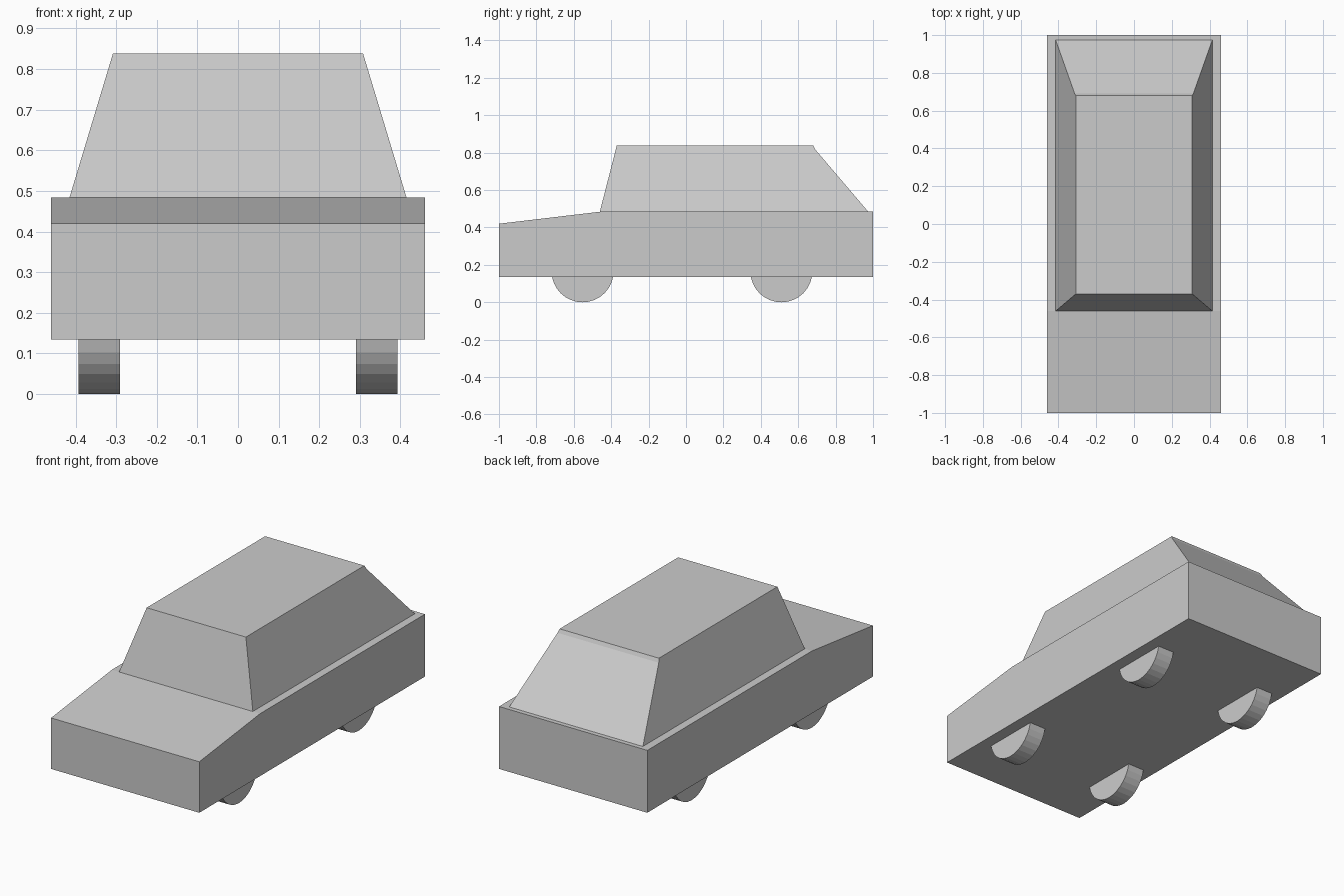
import bpy, bmesh, math
from mathutils import Matrix

if "Cube" in bpy.data.objects:
    bpy.data.objects.remove(bpy.data.objects["Cube"], do_unlink=True)

grey = bpy.data.materials.new("light_grey")
grey.use_nodes = True
colour = (0.6, 0.6, 0.6, 1)
grey.diffuse_color = colour
grey.node_tree.nodes["Principled BSDF"].inputs["Base Color"].default_value = colour


def make_object(name, bm):
    bmesh.ops.recalc_face_normals(bm, faces=bm.faces[:])
    mesh = bpy.data.meshes.new(name)
    bm.to_mesh(mesh)
    bm.free()
    mesh.materials.append(grey)
    obj = bpy.data.objects.new(name, mesh)
    bpy.context.collection.objects.link(obj)
    return obj


def side_profile(name, points):
    """Span a side outline of (y, z, half width) points across the car."""
    bm = bmesh.new()
    left, right = ([bm.verts.new((s * w, y, z)) for y, z, w in points] for s in (1, -1))
    bm.faces.new(left)
    bm.faces.new(right[::-1])
    for i in range(len(points)):
        j = (i + 1) % len(points)
        bm.faces.new((left[i], right[i], right[j], left[j]))
    return make_object(name, bm)


# Lower body with sloping bonnet
W = 0.46
side_profile("body", [(-1, 0.134, W), (1, 0.134, W), (1, 0.484, W),
                      (-0.46, 0.484, W), (-1, 0.42, W)])

# Tapered cabin with a small chamfer at the rear of the roof
side_profile("cabin", [(-0.462, 0.48, 0.416), (0.978, 0.48, 0.416),
                       (0.69, 0.818, 0.314), (0.68, 0.838, 0.308),
                       (-0.37, 0.838, 0.308)])

# Wheels, half sunk into the body
R = 0.166
for end, y in (("front", -0.553), ("rear", 0.51)):
    for side, x in (("left", 0.342), ("right", -0.342)):
        bm = bmesh.new()
        bmesh.ops.create_cone(bm, cap_ends=True, segments=32, radius1=R, radius2=R,
                              depth=0.102, matrix=Matrix.Translation((x, y, R))
                              @ Matrix.Rotation(math.pi / 2, 4, "Y"))
        make_object(f"{end}_{side}_wheel", bm)
